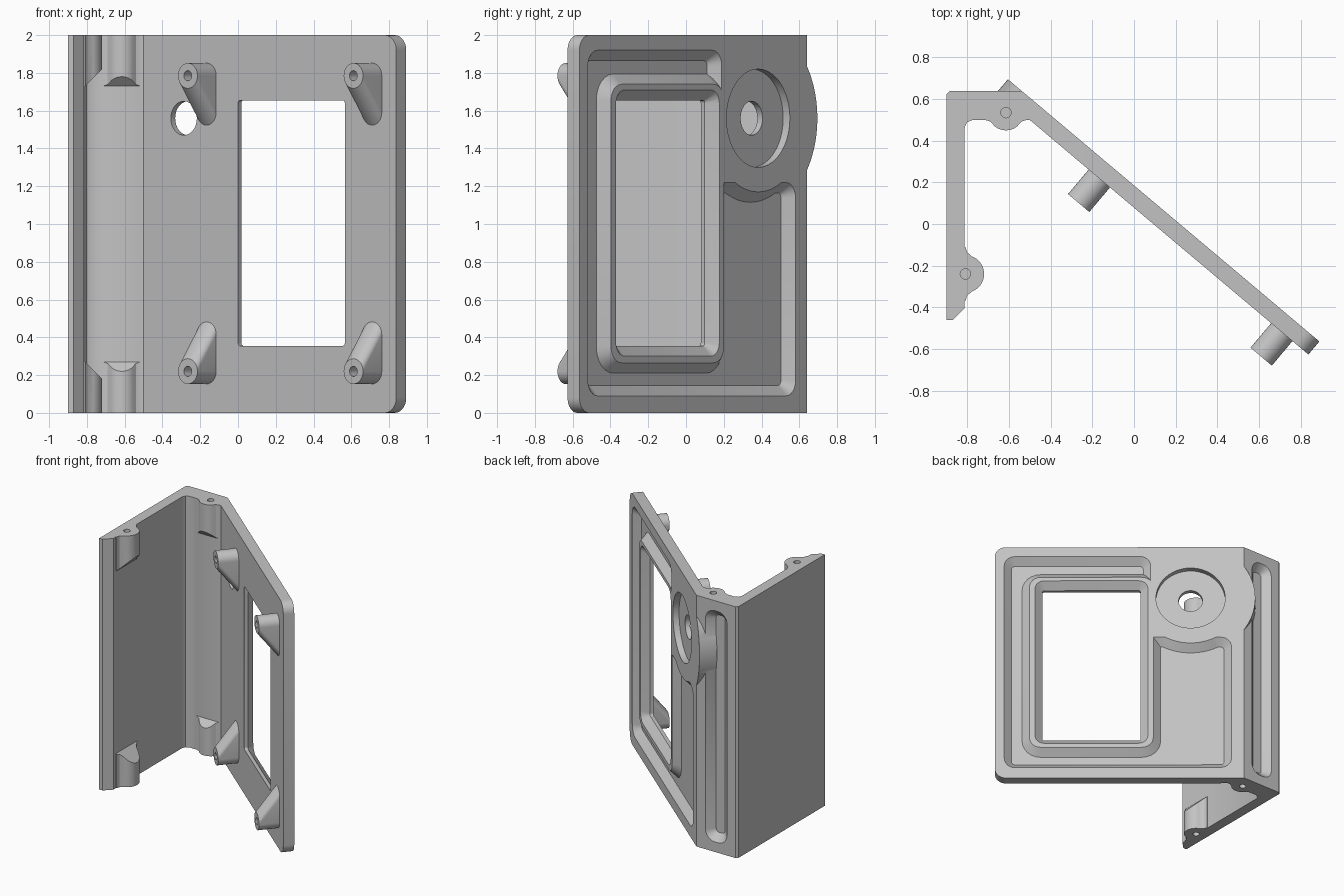
import bpy, bmesh
from math import sin, cos, asin, pi, sqrt, radians
from mathutils import Vector

if "Cube" in bpy.data.objects:
    bpy.data.objects.remove(bpy.data.objects["Cube"])

grey = bpy.data.materials.new("plain grey")
grey.use_nodes = True
grey.diffuse_color = (0.55, 0.55, 0.55, 1)
grey.node_tree.nodes["Principled BSDF"].inputs["Base Color"].default_value = grey.diffuse_color


# ---------- helpers ----------
def finish(name, bm):
    bmesh.ops.recalc_face_normals(bm, faces=bm.faces)
    mesh = bpy.data.meshes.new(name)
    bm.to_mesh(mesh)
    bm.free()
    mesh.materials.append(grey)
    ob = bpy.data.objects.new(name, mesh)
    bpy.context.collection.objects.link(ob)
    return ob


def loft(name, a, b):
    """Solid between two loops with the same number of points."""
    bm = bmesh.new()
    va, vb = [[bm.verts.new(p) for p in loop] for loop in (a, b)]
    bm.faces.new(va)
    bm.faces.new(vb)
    for i in range(len(va)):
        j = (i + 1) % len(va)
        bm.faces.new((va[i], va[j], vb[j], vb[i]))
    return finish(name, bm)


def activate(ob):
    bpy.ops.object.select_all(action='DESELECT')
    ob.select_set(True)
    bpy.context.view_layer.objects.active = ob


def combine(ob, tool, operation='DIFFERENCE'):
    tool.hide_render = True
    mod = ob.modifiers.new("combine", 'BOOLEAN')
    mod.operation, mod.solver, mod.object = operation, 'EXACT', tool
    activate(ob)
    bpy.ops.object.modifier_apply(modifier=mod.name)
    bpy.data.objects.remove(tool)


def circle(cu, cz, r, n=40):
    return [(cu + r * cos(2 * pi * i / n), cz + r * sin(2 * pi * i / n)) for i in range(n)]


def rounded(corners, n=6):
    """Polygon from (u, z, radius) corners with filleted corners."""
    out = []
    for i, (u, z, r) in enumerate(corners):
        p = Vector((u, z))
        if not r:
            out.append((u, z))
            continue
        a = (Vector(corners[i - 1][:2]) - p).normalized() * r
        b = (Vector(corners[(i + 1) % len(corners)][:2]) - p).normalized() * r
        for k in range(n + 1):
            t = k / n * pi / 2
            q = p + a * (1 - sin(t)) + b * (1 - cos(t))
            out.append((q.x, q.y))
    return out


def box(u0, u1, z0, z1, r):
    return rounded([(u0, z0, r), (u1, z0, r), (u1, z1, r), (u0, z1, r)])


def inset(pts, d):
    """Move a counter-clockwise outline inwards by d."""
    out = []
    for i, p in enumerate(pts):
        p = Vector(p)
        e = (p - Vector(pts[i - 1])).normalized()
        f = (Vector(pts[(i + 1) % len(pts)]) - p).normalized()
        m, k = Vector((-e.y, e.x)), Vector((-f.y, f.x))
        q = p + (m + k) * d / (1 + m.dot(k))
        out.append((q.x, q.y))
    return out


# Wall frames: u runs along the wall, v points out of it
corner = Vector((-0.54, 0.64, 0))
slope = (Vector((0.765, -0.644, 0)), Vector((0.644, 0.765, 0)))
back = (Vector((-1, 0, 0)), Vector((0, 1, 0)))


def put(frame, pts, v):
    return [corner + frame[0] * u + frame[1] * v + Vector((0, 0, z)) for u, z in pts]


def prism(name, frame, pts, v0, v1, taper=0):
    return loft(name, put(frame, pts, v0), put(frame, inset(pts, taper), v1))


# ---------- folded body ----------
LENGTH, THICK, DEEP = 1.87, 0.082, 0.055
end_out, = put(slope, [(LENGTH, 0)], 0)
end_in, = put(slope, [(LENGTH, 0)], -THICK)
plan = [(-0.9, -0.46), (-0.9, 0.625), (-0.885, 0.64), (-0.54, 0.64),
        end_out.xy, end_in.xy, (-0.501, 0.5), (-0.775, 0.5), (-0.803, 0.488),
        (-0.815, 0.46), (-0.815, -0.405), (-0.87, -0.46)]
body = loft("folded_body", *[[(x, y, z) for x, y in plan] for z in (0, 2)])

# rounded free corners of the sloping panel
bm = bmesh.new()
bm.from_mesh(body.data)
ends = [e for e in bm.edges
        if all((v.co - corner).dot(slope[0]) > LENGTH - 0.02 for v in e.verts)
        and abs(e.verts[0].co.z - e.verts[1].co.z) < 0.01]
bmesh.ops.bevel(bm, geom=ends, offset=0.08, segments=8, profile=0.5, affect='EDGES')
bm.to_mesh(body.data)
bm.free()

# screw bosses at the top and bottom of the inside, with sloping ends
def boss_section(r, w):
    a0 = asin((w + 0.03) / r)
    s0 = r * cos(a0)
    flare = [(s0 + 0.045, w - 0.03), (s0 + 0.045, w), (s0 + 0.02, w + 0.008)]
    arc = [(r * cos(a), r * sin(a)) for a in [a0 + (pi - 2 * a0) * i / 16 for i in range(17)]]
    return flare + arc + [(-s, t) for s, t in reversed(flare)]


def corner_boss(s, t):
    return -0.615 + s, 0.535 - t


def side_boss(s, t):
    return -0.81 + t, -0.24 + s


for where, r, w in ((corner_boss, 0.085, 0.035), (side_boss, 0.09, 0.0)):
    section = boss_section(r, w)
    for flip in (False, True):
        def level(z):
            return 2 - z if flip else z
        a = [(*where(s, t), level(2)) for s, t in section]
        b = [(*where(s, t), level(1.73 + t - w)) for s, t in section]
        combine(body, loft("boss", a, b), 'UNION')
        cx, cy = where(0, 0)
        ring = circle(cx, cy, 0.025, 20)
        combine(body, loft("boss_hole", *[[(x, y, level(z)) for x, y in ring] for z in (2.02, 1.88)]))

# chamfered recess around the window and below the dial
DU, DZ = 0.40, 1.56
step, over, R = 1.24, 0.02, 0.37
half = asin((sqrt(R * R - (DZ - step) ** 2)) / R)
arc = [(DU + R * sin(a), DZ - R * cos(a), 0) for a in [half * (1 - i / 6) for i in range(13)]]
outline = rounded([(0.073, 0.07, 0.1), (1.82, 0.07, 0.1), (1.82, 1.94, 0.1), (0.68, 1.94, 0.1),
                   (0.68, step, 0)] + arc + [(0.073, step, 0.1)])
recess = prism("recess", slope, outline, over, -DEEP, over + DEEP)
frame_rim = prism("frame_rim", slope, box(0.605, 1.686, 0.19, 1.815, 0.16), -DEEP - 0.02, 0.03, DEEP + 0.05)
combine(recess, frame_rim)
combine(body, recess)

# window with a chamfered outer edge
combine(body, prism("window", slope, box(0.775, 1.514, 0.355, 1.655, 0.015), 0.05, -0.12))
combine(body, prism("window_chamfer", slope, box(0.70, 1.589, 0.28, 1.73, 0.09), 0.02, -DEEP, 0.075))

# chamfered slot in the back face
combine(body, prism("back_slot", back, box(0.06, 0.29, 0.06, 1.94, 0.1), 0.02, -DEEP, 0.075))

# round lug that overhangs the fold, then the dial seat and its hole
LUG = 0.486
swing = asin(sqrt(LUG ** 2 - DU ** 2) / LUG)
lug = [(DU - LUG * cos(a), DZ - LUG * sin(a)) for a in [swing * (i / 12 - 1) for i in range(25)]]
lug = [(0.03, lug[0][1])] + lug + [(0.03, lug[-1][1])]
combine(body, prism("lug", slope, lug, 0, -0.13), 'UNION')
combine(body, prism("dial_seat", slope, circle(DU, DZ, 0.26, 56), 0.05, -0.046))
combine(body, prism("dial_hole", slope, circle(DU, DZ, 0.09), 0.05, -0.15))

# ---------- leaning standoffs inside the sloping panel ----------
standoffs = []
for side, u in (("right", 0.557), ("left", 1.703)):
    for level, z, lean in (("upper", 1.785, -0.21), ("lower", 0.22, 0.21)):
        bm = bmesh.new()
        for dz, v in ((0, -0.236), (0, -0.07), (lean, -0.07)):
            for p in put(slope, circle(u, z + dz, 0.067, 32), v):
                bm.verts.new(p)
        hull = bmesh.ops.convex_hull(bm, input=bm.verts)
        loose = [v for v in bm.verts if not v.link_faces]
        bmesh.ops.delete(bm, geom=loose, context='VERTS')
        bmesh.ops.dissolve_limit(bm, angle_limit=0.002, verts=bm.verts, edges=bm.edges)
        ob = finish(f"{level}_{side}_standoff", bm)
        combine(ob, prism("screw_hole", slope, circle(u, z, 0.027, 20), -0.26, -0.12))
        standoffs.append(ob)

for ob in [body] + standoffs:
    activate(ob)
    bpy.ops.object.shade_smooth_by_angle(angle=radians(28))
